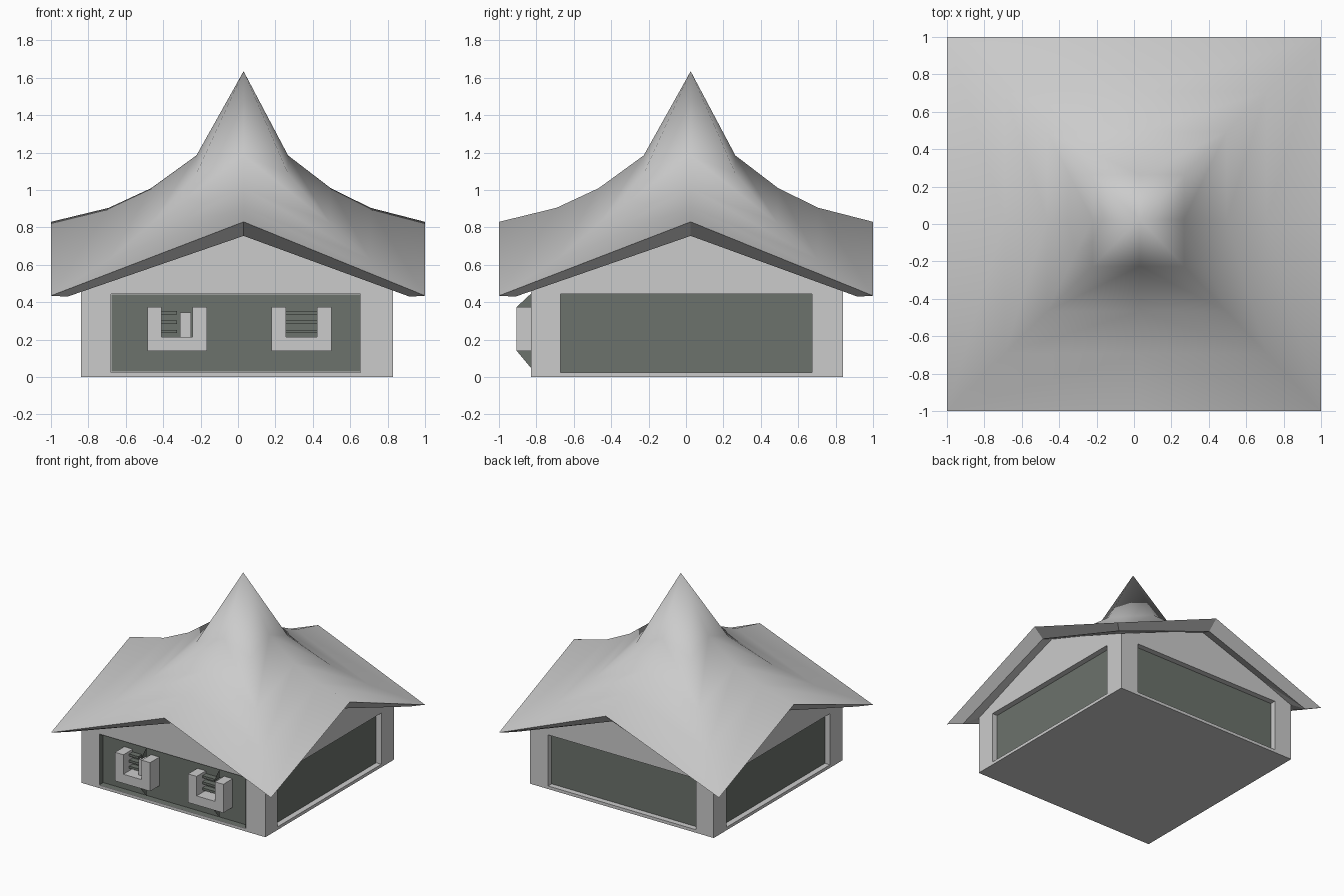
import bpy
from mathutils import Vector

if "Cube" in bpy.data.objects:
    bpy.data.objects.remove(bpy.data.objects["Cube"])

C = Vector((0.03, 0.025))                      # plan position of the spire
X0, X1, Y0, Y1 = -0.84, 0.83, -0.83, 0.84      # wall planes


def material(name, rgb):
    m = bpy.data.materials.new(name)
    m.diffuse_color = (*rgb, 1)
    m.use_nodes = True
    m.node_tree.nodes["Principled BSDF"].inputs["Base Color"].default_value = m.diffuse_color
    return m


GREEN = material("dull_green", (0.15, 0.17, 0.15))


def make(name, verts, faces, mat=None, smooth=False):
    me = bpy.data.meshes.new(name)
    me.from_pydata([tuple(v) for v in verts], [], faces)
    me.polygons.foreach_set("use_smooth", [smooth] * len(me.polygons))
    me.update()
    if mat:
        me.materials.append(mat)
    ob = bpy.data.objects.new(name, me)
    bpy.context.collection.objects.link(ob)
    return ob


def box(name, x0, x1, y0, y1, z0, z1, mat=None):
    v = [(x, y, z) for x in (x0, x1) for y in (y0, y1) for z in (z0, z1)]
    f = [(0, 1, 3, 2), (4, 6, 7, 5), (0, 4, 5, 1), (2, 3, 7, 6), (0, 2, 6, 4), (1, 5, 7, 3)]
    return make(name, v, f, mat)


# Eight plan directions: corners alternate with ridge ends
DIRS = [(-1, -1), (0, -1), (1, -1), (1, 0), (1, 1), (0, 1), (-1, 1), (-1, 0)]


def ring(r, ridge_z, drop):
    pts = []
    for dx, dy in DIRS:
        x = C.x * (1 - r) + r * dx if dx else C.x
        y = C.y * (1 - r) + r * dy if dy else C.y
        pts.append((x, y, ridge_z - (drop if dx and dy else 0)))
    return pts


def loft(rings, apex):
    verts = [p for rg in rings for p in rg] + [apex]
    faces = []
    for k in range(len(rings) - 1):
        for i in range(8):
            a, b = k * 8 + i, k * 8 + (i + 1) % 8
            c, d = b + 8, a + 8
            # split each quad from outer corner to inner ridge
            faces += [(a, b, d), (b, c, d)] if i % 2 else [(a, b, c), (a, c, d)]
    base = (len(rings) - 1) * 8
    faces += [(base + i, base + (i + 1) % 8, len(verts) - 1) for i in range(8)]
    return verts, faces


# Swept tent roof with spire
profile = [(1.0, 0.83), (0.70, 0.905), (0.48, 1.01), (0.245, 1.185)]
outer = [ring(r, z, 0.395 * r) for r, z in profile]
make("roof", *loft(outer, (C.x, C.y, 1.635)), smooth=True)

# Roof underside and slanted rim
under = [ring(0.915, 0.755, 0.325)]
under += [ring(r, z - 0.08, 0.395 * r) for r, z in profile[1:]]
v, f = loft(under, (C.x, C.y, 1.25))
make("roof_underside", v, [t[::-1] for t in f])
rim = outer[0] + under[0]
make("roof_rim", rim, [(i, i + 8, (i + 1) % 8 + 8, (i + 1) % 8) for i in range(8)])

# Gabled house body
XS, YS = {-1: X0, 0: C.x, 1: X1}, {-1: Y0, 0: C.y, 1: Y1}
verts = [(XS[a], YS[b], 0) for a, b in DIRS[::2]]
verts += [(XS[a], YS[b], 0.475 if a and b else 0.795) for a, b in DIRS]
verts.append((C.x, C.y, 0.98))
faces = [(3, 2, 1, 0)]
for i in range(4):
    j = (i + 1) % 4
    faces.append((i, j, 4 + 2 * j, 5 + 2 * i, 4 + 2 * i))
faces += [(4 + i, 4 + (i + 1) % 8, 12) for i in range(8)]
body = make("house_body", verts, faces)

# Recesses cut in all four walls, each with a green panel
D = 0.05
ZB, ZT = 0.025, 0.445
recesses = {
    "front": (-0.68, 0.655, Y0 - 0.1, Y0 + D),
    "back": (-0.68, 0.665, Y1 - D, Y1 + 0.1),
    "right": (X1 - D, X1 + 0.1, -0.67, 0.675),
    "left": (X0 - 0.1, X0 + D, -0.67, 0.675),
}
for side, (a, b, c, d) in recesses.items():
    cutter = box(side + "_cutter", a, b, c, d, ZB, ZT)
    cutter.hide_render = True
    cutter.hide_set(True)
    cutter.display_type = 'WIRE'
    mod = body.modifiers.new(side + "_recess", 'BOOLEAN')
    mod.object = cutter
    mod.operation = 'DIFFERENCE'
    mod.solver = 'EXACT'

e = 0.004
box("right_panel", X1 - D - e, X1 - D + e, -0.67, 0.675, ZB, ZT, GREEN)
box("left_panel", X0 + D - e, X0 + D + e, -0.67, 0.675, ZB, ZT, GREEN)
box("back_panel", -0.68, 0.665, Y1 - D - e, Y1 - D + e, ZB, ZT, GREEN)

# Front panel is a shallow green tray lining its recess
a, b, yb = -0.68 + e, 0.655 - e, Y0 + D - e
tray = [(x, y, z) for y in (Y0, yb) for x, z in
        ((a, ZB + e), (b, ZB + e), (b, ZT - e), (a, ZT - e))]
make("front_panel", tray, [(4, 5, 6, 7)] +
     [(i, i + 4, (i + 1) % 4 + 4, (i + 1) % 4) for i in range(4)], GREEN)

# Two projecting front windows, open at the top
YF = -0.905
for n, x in (("left", -0.325), ("right", 0.34)):
    for s, sx in (("left", -1), ("right", 1)):
        p, q = sorted((x + sx * 0.16, x + sx * 0.083))
        box(f"{n}_window_{s}_post", p, q, YF, yb, 0.14, 0.375)
    box(f"{n}_window_sill", x - 0.083, x + 0.083, YF, yb, 0.14, 0.215)
    # slats inside the opening
    for k in range(3):
        z = 0.235 + 0.05 * k
        box(f"{n}_window_slat", x - 0.083, x + (0.0 if n == "left" else 0.083),
            -0.83, yb, z, z + 0.018, GREEN)
    # thin triangular stays above and below the frame
    fx = x + 0.073
    for z_in, z_out in ((0.375, 0.445), (0.14, 0.05)):
        make(f"{n}_window_stay",
             [(fx, YF, z_in), (fx, Y0, z_out), (fx, Y0, z_in)], [(0, 1, 2)], GREEN)
box("left_window_shutter", -0.31, -0.25, -0.85, yb, 0.215, 0.345)
